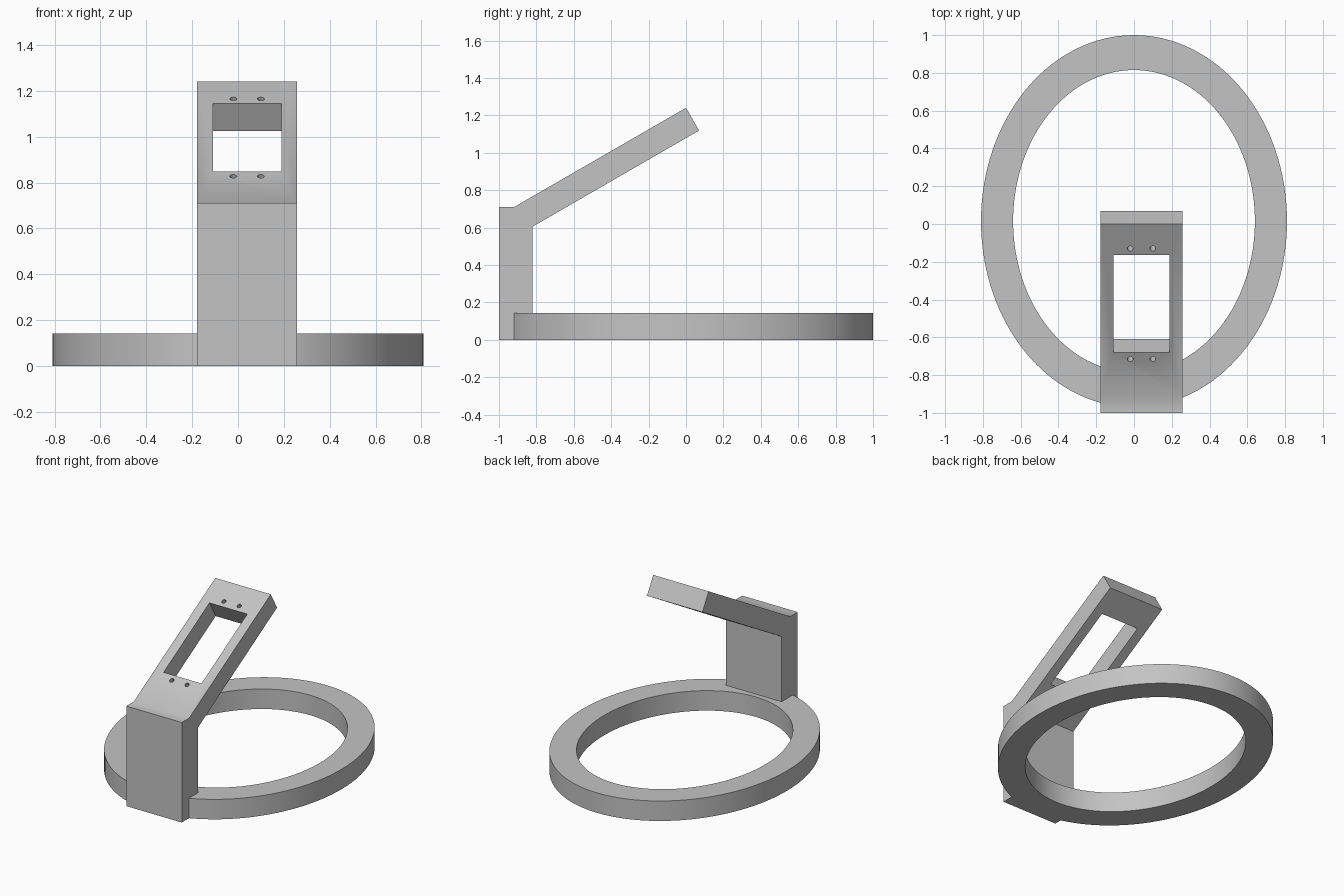
import bpy, bmesh, math
from mathutils import Matrix, Vector

if "Cube" in bpy.data.objects:
    bpy.data.objects.remove(bpy.data.objects["Cube"])

grey = bpy.data.materials.new("light grey")
grey.diffuse_color = (0.55, 0.55, 0.55, 1)
grey.use_nodes = True
grey.node_tree.nodes["Principled BSDF"].inputs["Base Color"].default_value = grey.diffuse_color

TILT = math.radians(30)
MID_X = 0.04            # the stand sits slightly right of the ring centre


def new_object(name, bm):
    bmesh.ops.recalc_face_normals(bm, faces=bm.faces)
    mesh = bpy.data.meshes.new(name)
    bm.to_mesh(mesh)
    bm.free()
    mesh.materials.append(grey)
    obj = bpy.data.objects.new(name, mesh)
    bpy.context.collection.objects.link(obj)
    return obj


def boolean(target, other, operation):
    mod = target.modifiers.new(operation.lower(), "BOOLEAN")
    mod.operation, mod.object, mod.solver = operation, other, "EXACT"
    bpy.context.view_layer.objects.active = target
    bpy.ops.object.modifier_apply(modifier=mod.name)
    bpy.data.objects.remove(other)


def on_arm(x, y):
    """Placement on the sloping top face of the arm, local z pointing out."""
    z = 1.24 + y * math.tan(TILT)
    return Matrix.Translation((x, y, z)) @ Matrix.Rotation(TILT, 4, "X")


# Base ring: rectangular section swept round an ellipse
bm = bmesh.new()
N = 128
section = [(0.81, 0.985, 0), (0.81, 0.985, 0.142), (0.64, 0.80, 0.142), (0.64, 0.80, 0)]
loops = []
for i in range(N):
    a = 2 * math.pi * i / N
    loops.append([bm.verts.new((rx * math.cos(a), 0.015 + ry * math.sin(a), z))
                  for rx, ry, z in section])
for i in range(N):
    p, q = loops[i], loops[(i + 1) % N]
    for k in range(4):
        m = (k + 1) % 4
        bm.faces.new((p[k], q[k], q[m], p[m]))
base_ring = new_object("base_ring", bm)

# Post and sloping arm: one side profile extruded across x
bm = bmesh.new()
profile = [(-1, 0), (-0.82, 0), (-0.82, 0.605), (0.07, 1.119),
           (0, 1.24), (-0.917, 0.711), (-1, 0.711)]
side = bm.faces.new([bm.verts.new((-0.178, y, z)) for y, z in profile])
grown = bmesh.ops.extrude_face_region(bm, geom=[side])
bmesh.ops.translate(bm, vec=(0.436, 0, 0),
                    verts=[v for v in grown["geom"] if isinstance(v, bmesh.types.BMVert)])
stand = new_object("post_and_arm", bm)

# Window through the arm, square to its slope
bm = bmesh.new()
length = (0.68 - 0.165) / math.cos(TILT)
bmesh.ops.create_cube(bm, size=1, matrix=on_arm(MID_X, -0.4225)
                      @ Matrix.Diagonal((0.298, length, 0.5, 1)))
boolean(stand, new_object("window_cutter", bm), "DIFFERENCE")

# Four blind screw holes
for x in (-0.02, 0.10):
    for y in (-0.13, -0.715):
        bm = bmesh.new()
        bmesh.ops.create_cone(bm, cap_ends=True, segments=24, radius1=0.015,
                              radius2=0.015, depth=0.16, matrix=on_arm(x, y))
        boolean(stand, new_object("hole_cutter", bm), "DIFFERENCE")

# Join ring and stand into one solid
boolean(stand, base_ring, "UNION")
stand.name = "stand_with_ring"
bpy.ops.object.select_all(action="DESELECT")
stand.select_set(True)
bpy.context.view_layer.objects.active = stand
bpy.ops.object.shade_smooth_by_angle(angle=math.radians(30))
